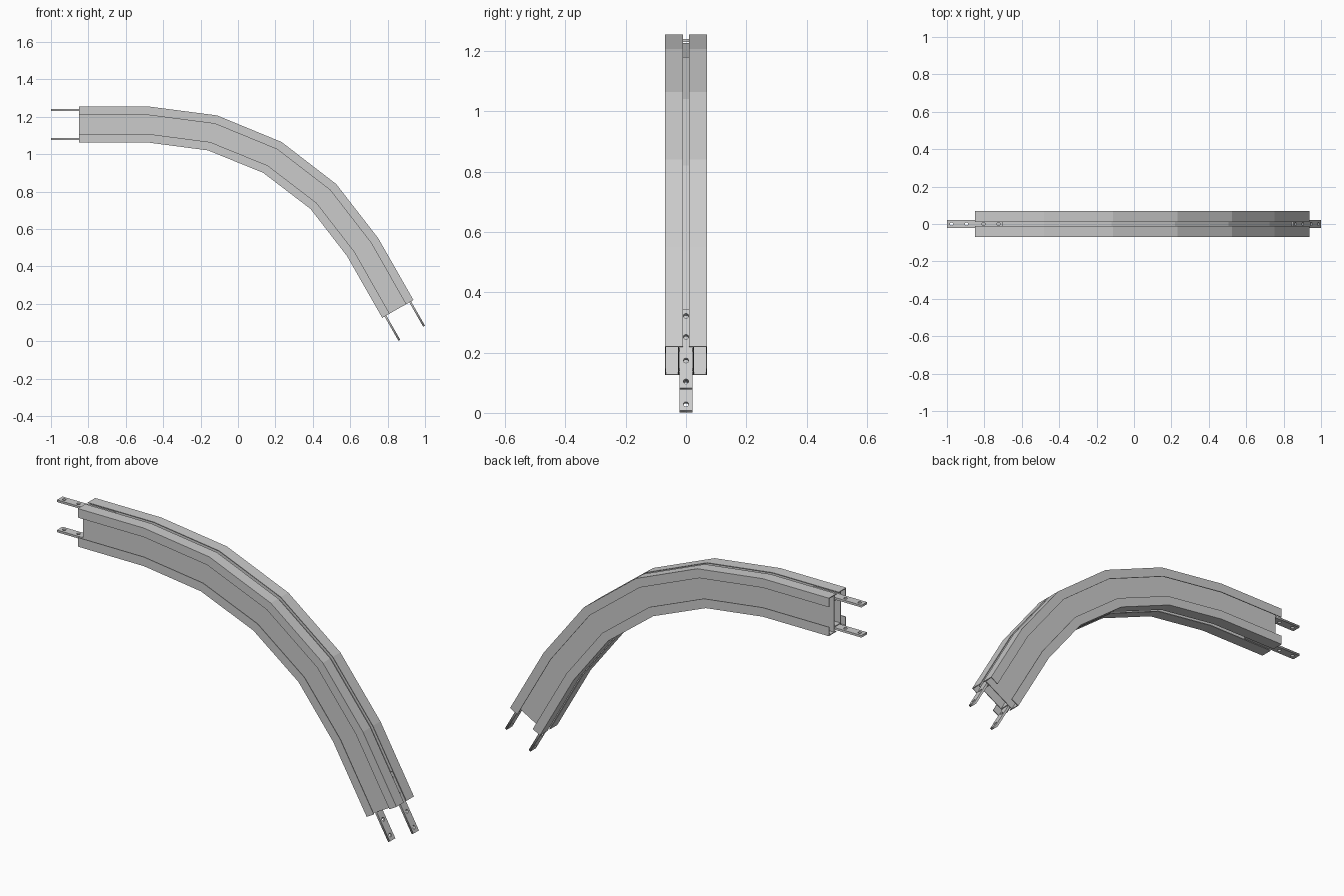
import bpy, bmesh, math

if "Cube" in bpy.data.objects:
    bpy.data.objects.remove(bpy.data.objects["Cube"])

# Outer and inner edge of the bent rail in the x-z plane
OUTER = [(-0.85, 1.255), (-0.48, 1.255), (-0.112, 1.207), (0.233, 1.065),
         (0.525, 0.84), (0.75, 0.55), (0.938, 0.22)]
INNER = [(-0.85, 1.062), (-0.48, 1.062), (-0.16, 1.02), (0.135, 0.90),
         (0.388, 0.707), (0.583, 0.455), (0.771, 0.125)]
H, T = 0.193, 0.004          # rail depth, sheet thickness
SLOT_DEPTH = 0.02            # tab centre below the rail face


def station(i, d):
    f = d / H
    (ox, oz), (ix, iz) = OUTER[i], INNER[i]
    return ox + (ix - ox) * f, oz + (iz - oz) * f


def sweep(name, section, mirror=False):
    """Loft a closed (y, depth) section along the bent path."""
    bm = bmesh.new()
    rings = []
    for i in range(len(OUTER)):
        ring = []
        for y, d in section:
            x, z = station(i, d)
            ring.append(bm.verts.new((x, y, z)))
        rings.append(ring)
    n = len(section)
    for a, b in zip(rings, rings[1:]):
        for k in range(n):
            bm.faces.new((a[k], a[(k + 1) % n], b[(k + 1) % n], b[k]))
    bm.faces.new(rings[0])
    bm.faces.new(rings[-1][::-1])
    bmesh.ops.recalc_face_normals(bm, faces=bm.faces)
    me = bpy.data.meshes.new(name)
    bm.to_mesh(me)
    bm.free()
    ob = bpy.data.objects.new(name, me)
    bpy.context.collection.objects.link(ob)
    if mirror:
        m = ob.modifiers.new("mirror", 'MIRROR')
        m.use_axis = (False, True, False)
    return ob


# Lipped channel, mirrored to the other side
WALL_OUT, WALL_IN = 0.027, 0.0235
upper = [(WALL_IN, T), (0.01, T), (0.01, 0), (0.07, 0), (0.07, 0.046),
         (0.07 - T, 0.046), (0.07 - T, T), (WALL_OUT, T)]
lower = [(y, H - d) for y, d in reversed(upper)]
sweep("side_channels", upper + lower, mirror=True)

# Slot floors between the two webs
for name, d in (("upper_slot_floor", 0.028), ("lower_slot_floor", H - 0.028 - T)):
    sweep(name, [(-WALL_IN, d), (WALL_IN, d), (WALL_IN, d + T), (-WALL_IN, d + T)])


def connector_tab(name, x, z, angle):
    """Flat bar with four round holes, half inside the rail."""
    cu = bpy.data.curves.new(name, 'CURVE')
    cu.dimensions, cu.fill_mode, cu.extrude = '2D', 'BOTH', 0.0055
    loops = [[(-0.15, -0.022), (0.15, -0.022), (0.15, 0.022), (-0.15, 0.022)]]
    for hx in (-0.125, -0.045, 0.045, 0.125):
        loops.append([(hx + 0.009 * math.cos(k * math.tau / 16),
                       0.009 * math.sin(k * math.tau / 16)) for k in range(16)])
    for pts in loops:
        sp = cu.splines.new('POLY')
        sp.points.add(len(pts) - 1)
        for p, (px, py) in zip(sp.points, pts):
            p.co = (px, py, 0, 1)
        sp.use_cyclic_u = True
    tmp = bpy.data.objects.new(name + "_curve", cu)
    bpy.context.collection.objects.link(tmp)
    dg = bpy.context.evaluated_depsgraph_get()
    me = bpy.data.meshes.new_from_object(tmp.evaluated_get(dg))
    bpy.data.objects.remove(tmp)
    ob = bpy.data.objects.new(name, me)
    ob.location = (x, 0, z)
    ob.rotation_euler = (0, angle, 0)
    bpy.context.collection.objects.link(ob)


# Two connector tabs at each end
for end, i, ang in (("left", 0, 0.0), ("right", -1, math.radians(60.3))):
    for level, d in (("upper", SLOT_DEPTH), ("lower", H - SLOT_DEPTH)):
        x, z = station(i, d)
        connector_tab(f"{end}_{level}_tab", x, z, ang)
